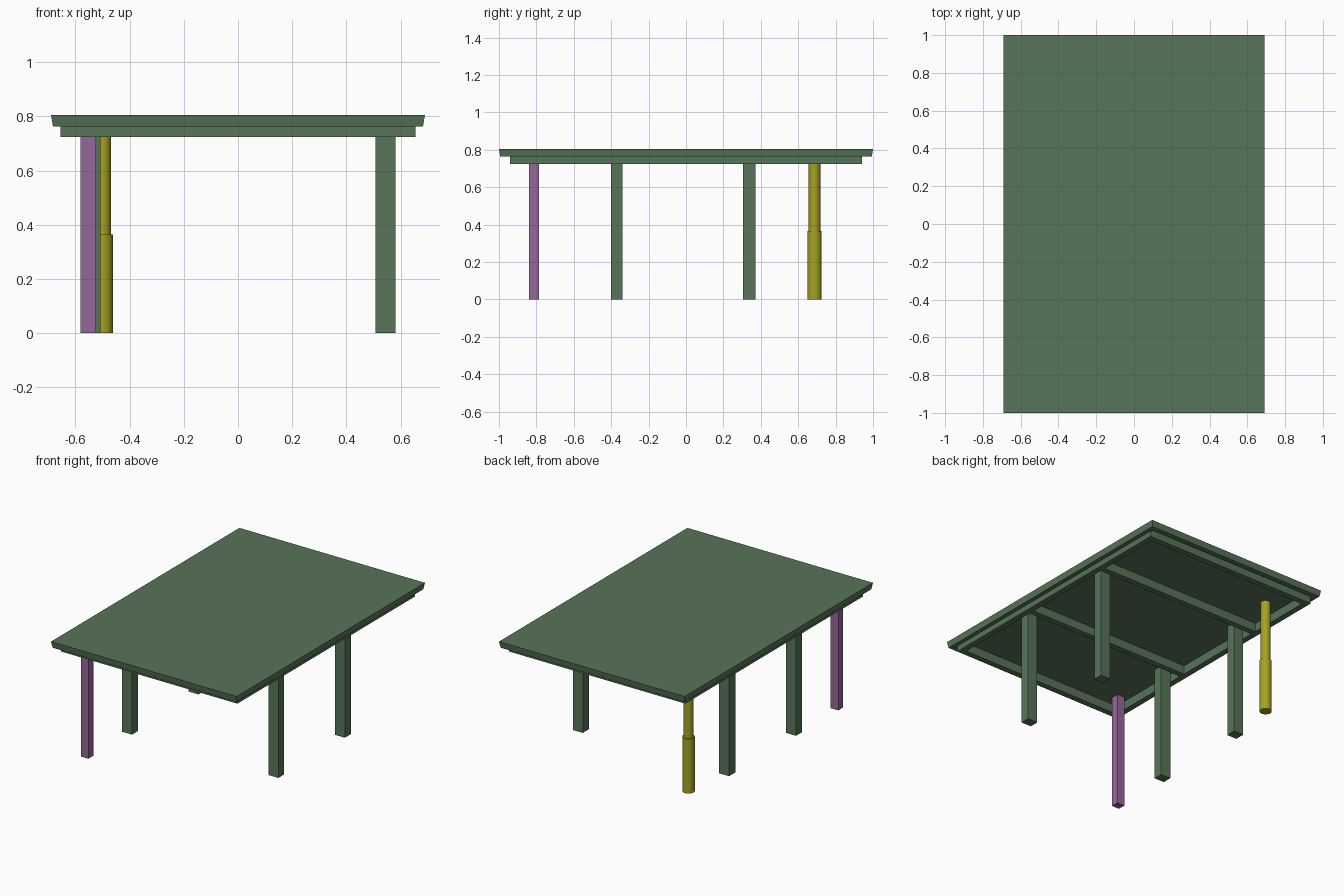
import bpy, bmesh
from mathutils import Matrix

if "Cube" in bpy.data.objects:
    bpy.data.objects.remove(bpy.data.objects["Cube"])


def material(name, rgb):
    m = bpy.data.materials.new(name)
    m.diffuse_color = (*rgb, 1)
    m.use_nodes = True
    m.node_tree.nodes["Principled BSDF"].inputs["Base Color"].default_value = m.diffuse_color
    return m


GREEN = material("green", (0.096, 0.175, 0.098))
PURPLE = material("purple", (0.30, 0.135, 0.32))
YELLOW = material("yellow", (0.385, 0.36, 0.016))
# apron underside, top's lower edge, recessed underside, top surface
Z_APRON, Z_LIP, Z_UNDER, Z_TOP = 0.725, 0.763, 0.784, 0.805
AX, AY, W = 0.655, 0.942, 0.04   # apron half sizes and rail width


def finish(name, bm, mat):
    mesh = bpy.data.meshes.new(name)
    bm.to_mesh(mesh)
    bm.free()
    mesh.materials.append(mat)
    ob = bpy.data.objects.new(name, mesh)
    bpy.context.collection.objects.link(ob)
    return ob


def box_bm(x, y, z):
    bm = bmesh.new()
    bmesh.ops.create_cube(bm, size=1)
    for v in bm.verts:
        v.co = (x[v.co.x > 0], y[v.co.y > 0], z[v.co.z > 0])
    return bm


def box(name, x, y, z, mat):
    return finish(name, box_bm(x, y, z), mat)


# table top: undercut edge and a recessed underside
bm = box_bm((-0.69, 0.69), (-1, 1), (Z_LIP, Z_TOP))
bm.faces.ensure_lookup_table()
under = min(bm.faces, key=lambda f: f.calc_center_median().z)
for v in under.verts:
    v.co.x *= 0.683 / 0.69
    v.co.y *= 0.993
bmesh.ops.inset_region(bm, faces=[under], thickness=0.05)
hole = bmesh.ops.extrude_discrete_faces(bm, faces=[under])["faces"][0]
for v in hole.verts:
    v.co.z = Z_UNDER
finish("table_top", bm, GREEN)

# apron: one open rectangular frame
bm = bmesh.new()
outer, inner = [
    [bm.verts.new((sx * (AX - d), sy * (AY - d), Z_APRON))
     for sx, sy in ((-1, -1), (1, -1), (1, 1), (-1, 1))] for d in (0, W)]
for i in range(4):
    j = (i + 1) % 4
    bm.faces.new((outer[i], outer[j], inner[j], inner[i]))
ext = bmesh.ops.extrude_face_region(bm, geom=bm.faces[:], use_keep_orig=True)
bmesh.ops.translate(bm, vec=(0, 0, Z_UNDER - Z_APRON),
                    verts=[g for g in ext["geom"] if isinstance(g, bmesh.types.BMVert)])
bmesh.ops.recalc_face_normals(bm, faces=bm.faces[:])
finish("apron_frame", bm, GREEN)

# cross bars under the top
for label, y in (("front", -0.265), ("back", 0.43)):
    box(label + "_cross_bar", (-AX + W, AX - W), (y - W / 2, y + W / 2),
        (Z_APRON, Z_UNDER), GREEN)

# four square legs
for side, x in (("left", (-0.581, -0.507)), ("right", (0.507, 0.581))):
    for label, y in (("front", (-0.402, -0.339)), ("back", (0.305, 0.372))):
        box(f"{label}_{side}_leg", x, y, (0, Z_UNDER), GREEN)

# slim extra leg at the front left
box("slim_leg", (-0.581, -0.525), (-0.839, -0.787), (0, Z_UNDER), PURPLE)

# round stepped leg at the back left
for name, r, z0, z1 in (("round_leg_lower", 0.038, 0, 0.365),
                        ("round_leg_upper", 0.031, 0.365, Z_UNDER)):
    bm = bmesh.new()
    bmesh.ops.create_cone(bm, cap_ends=True, segments=32, radius1=r, radius2=r,
                          depth=z1 - z0,
                          matrix=Matrix.Translation((-0.5, 0.687, (z0 + z1) / 2)))
    for f in bm.faces:
        f.smooth = len(f.verts) == 4
    for e in bm.edges:
        e.smooth = all(len(f.verts) == 4 for f in e.link_faces)
    finish(name, bm, YELLOW)
